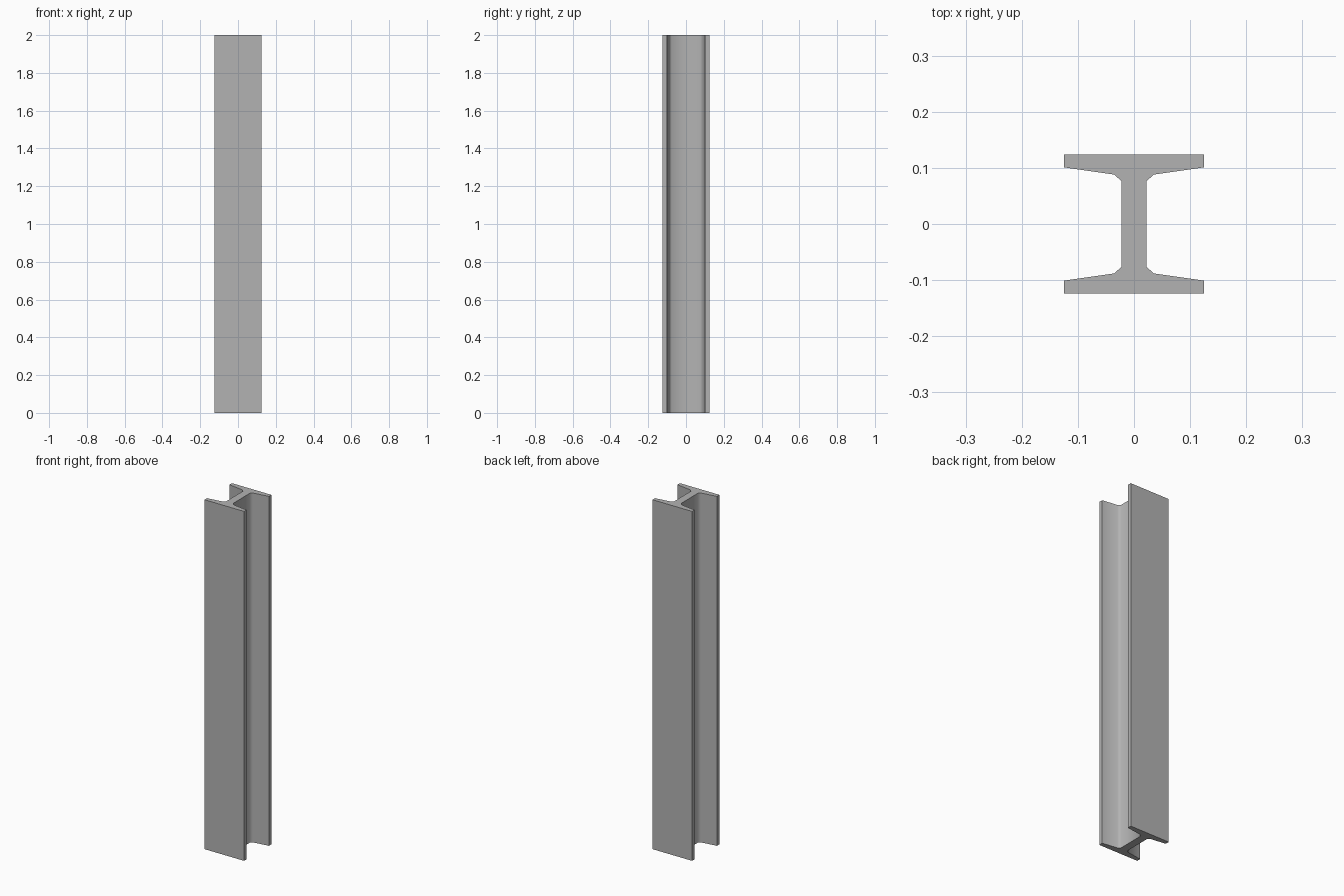
import bpy
import bmesh
import math

cube = bpy.data.objects.get("Cube")
if cube:
    bpy.data.objects.remove(cube, do_unlink=True)

HEIGHT = 2.0

# Plain grey steel
steel = bpy.data.materials.new("grey_steel")
steel.use_nodes = True
grey = (0.45, 0.45, 0.45, 1.0)
steel.diffuse_color = grey
steel.node_tree.nodes["Principled BSDF"].inputs["Base Color"].default_value = grey

# Quarter section: flange corner, flange tip, tapered flange end, web fillet
quarter = [(0.125, 0.124), (0.125, 0.101), (0.035, 0.088), (0.022, 0.076)]
right_half = quarter + [(x, -y) for x, y in reversed(quarter)]
section = right_half + [(-x, y) for x, y in reversed(right_half)]

# Extrude the section into the beam
bm = bmesh.new()
base = bm.faces.new([bm.verts.new((x, y, 0)) for x, y in section])
top = bmesh.ops.extrude_face_region(bm, geom=[base], use_keep_orig=True)
top_verts = [g for g in top["geom"] if isinstance(g, bmesh.types.BMVert)]
bmesh.ops.translate(bm, verts=top_verts, vec=(0, 0, HEIGHT))
bmesh.ops.recalc_face_normals(bm, faces=bm.faces)

mesh = bpy.data.meshes.new("steel_beam")
bm.to_mesh(mesh)
bm.free()
mesh.materials.append(steel)
beam = bpy.data.objects.new("steel_beam", mesh)
bpy.context.collection.objects.link(beam)

# Smooth fillets, crisp flange edges
bpy.context.view_layer.objects.active = beam
beam.select_set(True)
bpy.ops.object.shade_smooth_by_angle(angle=math.radians(60))
